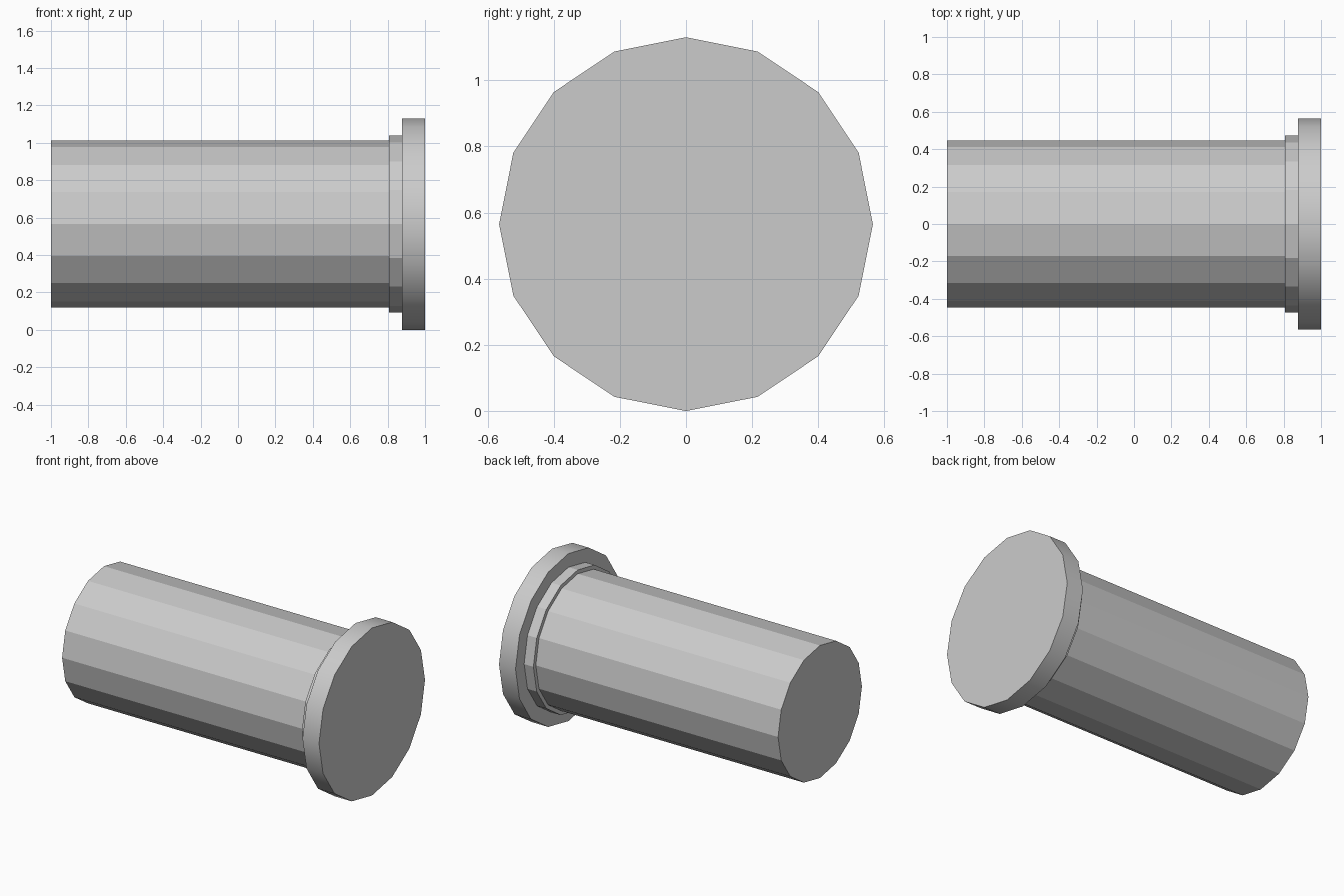
import bpy
import math

cube = bpy.data.objects.get("Cube")
if cube:
    bpy.data.objects.remove(cube, do_unlink=True)

SIDES = 16
AXIS_HEIGHT = 0.565

# One plain grey for the whole pin
grey = bpy.data.materials.new("light_grey")
grey.use_nodes = True
colour = (0.6, 0.6, 0.6, 1)
grey.diffuse_color = colour
grey.node_tree.nodes["Principled BSDF"].inputs["Base Color"].default_value = colour


def disc(name, x_start, x_end, radius, smooth=False):
    """Sixteen-sided cylinder lying along x, with a corner at the top."""
    bpy.ops.mesh.primitive_cylinder_add(
        vertices=SIDES, radius=radius, depth=x_end - x_start,
        location=((x_start + x_end) / 2, 0, AXIS_HEIGHT),
        rotation=(0, math.pi / 2, 0))
    part = bpy.context.object
    part.name = name
    bpy.ops.object.transform_apply(location=False, rotation=True, scale=False)
    part.data.materials.append(grey)
    if smooth:
        bpy.ops.object.shade_smooth_by_angle(angle=math.radians(30))
    return part


# Long faceted shaft, its end tucked inside the collar
disc("shaft", -1, 0.82, 0.447)

# Narrow collar under the head
disc("collar", 0.808, 0.885, 0.473)

# Wide head with a smooth rim
disc("head", 0.877, 1, 0.565, smooth=True)
